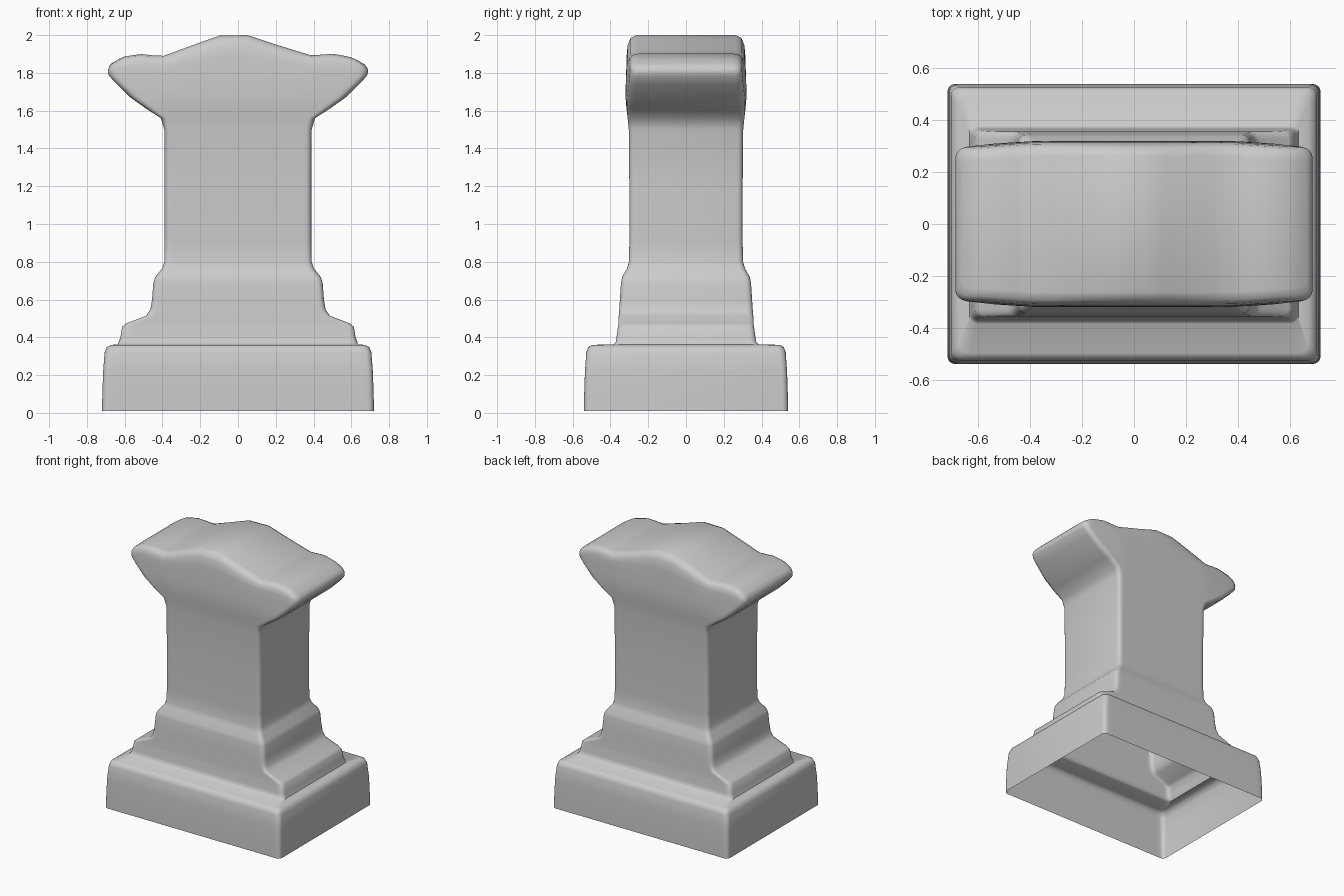
import bpy, bmesh, math

# Profile of the stone from the ground up: z, half width x, half depth y, corner radius
PROFILE = [
    (0.01, 0.72, 0.54, 0.03), (0.10, 0.718, 0.539, 0.03), (0.22, 0.714, 0.535, 0.03),
    (0.32, 0.706, 0.528, 0.035), (0.348, 0.695, 0.518, 0.04), (0.36, 0.672, 0.498, 0.04),
    (0.363, 0.635, 0.385, 0.03), (0.375, 0.632, 0.372, 0.03),                  # plinth top
    (0.40, 0.622, 0.368, 0.03), (0.455, 0.614, 0.36, 0.03), (0.472, 0.595, 0.358, 0.03),
    (0.515, 0.485, 0.356, 0.03), (0.55, 0.463, 0.353, 0.03), (0.60, 0.455, 0.35, 0.03),
    (0.69, 0.448, 0.344, 0.03), (0.72, 0.438, 0.338, 0.03), (0.765, 0.402, 0.312, 0.03),
    (0.80, 0.39, 0.302, 0.03), (0.90, 0.388, 0.30, 0.03),                      # foot moulding
    (1.20, 0.388, 0.30, 0.03), (1.50, 0.39, 0.303, 0.03),                      # shaft
    (1.56, 0.408, 0.309, 0.03), (1.61, 0.485, 0.315, 0.035), (1.67, 0.57, 0.32, 0.04),
    (1.74, 0.642, 0.319, 0.04), (1.785, 0.683, 0.317, 0.04),                   # flared head
]
# Rounded top edge: blend from rim to crest, half width, half depth
TOP_EDGE = [(0.45, 0.689, 0.315), (0.75, 0.686, 0.309), (0.93, 0.68, 0.293), (1.0, 0.67, 0.262)]
# Crest line of the head
CREST = [(-0.70, 1.82), (-0.67, 1.85), (-0.61, 1.885), (-0.52, 1.90), (-0.40, 1.888),
         (-0.25, 1.943), (-0.10, 1.997), (0.05, 2.0), (0.20, 1.95), (0.39, 1.892),
         (0.51, 1.902), (0.61, 1.88), (0.67, 1.845), (0.70, 1.82)]
RIM_Z = 1.79
SPAN = [-0.61, -0.57, -0.52, -0.46, -0.40, -0.33, -0.25, -0.17, -0.10, -0.03, 0.05,
        0.12, 0.20, 0.30, 0.39, 0.45, 0.51, 0.57, 0.61]


def crest_z(x):
    for (x0, z0), (x1, z1) in zip(CREST, CREST[1:]):
        if x0 <= x <= x1:
            return z0 + (z1 - z0) * (x - x0) / (x1 - x0)
    return CREST[0][1]


def front_half(hx, hy, r):
    """Front side of a rounded rectangle, from the left end to the right end."""
    arc = [math.radians(a) for a in (0, 22.5, 45, 67.5, 90)]
    left = [(-hx + r - r * math.cos(a), -hy + r - r * math.sin(a)) for a in arc]
    middle = [(x / 0.64 * (hx - r), -hy) for x in SPAN]
    right = [(-x, y) for x, y in reversed(left)]
    return left + middle + right


def add_ring(bm, hx, hy, r, height, taper=0.0):
    front = front_half(hx, hy, r)
    pts = front + [(x, -y) for x, y in reversed(front)]
    ring = []
    for x, y in pts:
        k = 1 - taper * max(0.0, abs(x) - 0.38) / 0.31
        ring.append(bm.verts.new((x, y * k, height(x))))
    return ring


bm = bmesh.new()
rings = []
for z, hx, hy, r in PROFILE:
    taper = 0.07 * min(1, max(0, (z - 1.5) / 0.2))
    rings.append(add_ring(bm, hx, hy, r, lambda x: z, taper))
for t, hx, hy in TOP_EDGE:
    rings.append(add_ring(bm, hx, hy, 0.04, lambda x: RIM_Z + (crest_z(x) - RIM_Z) * t, 0.07))

# Skin between rings; the underside stays open
n = len(rings[0])
for a, b in zip(rings, rings[1:]):
    for i in range(n):
        j = (i + 1) % n
        bm.faces.new((a[i], a[j], b[j], b[i]))
# Top surface: strips from front to back
top = rings[-1]
for i in range(n // 2 - 1):
    bm.faces.new((top[i], top[i + 1], top[n - 2 - i], top[n - 1 - i]))

bmesh.ops.recalc_face_normals(bm, faces=bm.faces[:])
mesh = bpy.data.meshes.new("stone_pedestal")
bm.to_mesh(mesh)
bm.free()
pedestal = bpy.data.objects.new("stone_pedestal", mesh)
bpy.context.collection.objects.link(pedestal)
bpy.context.view_layer.objects.active = pedestal
pedestal.select_set(True)
bpy.ops.object.shade_smooth_by_angle(angle=math.radians(50))
